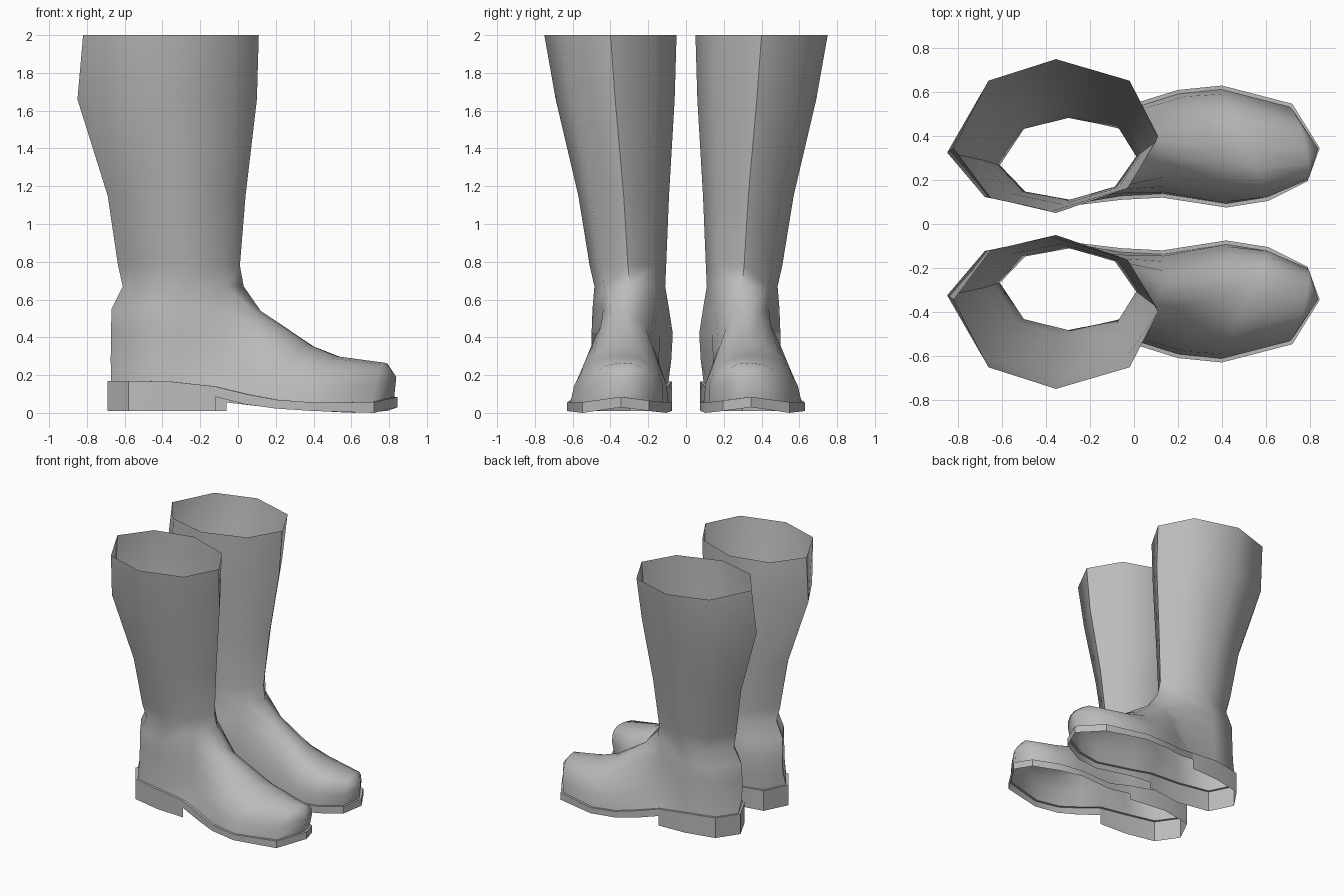
import bpy, bmesh, math
from mathutils import Vector

if "Cube" in bpy.data.objects:
    bpy.data.objects.remove(bpy.data.objects["Cube"])

grey = bpy.data.materials.new("grey rubber")
grey.diffuse_color = (0.5, 0.5, 0.5, 1)
grey.use_nodes = True
grey.node_tree.nodes["Principled BSDF"].inputs["Base Color"].default_value = grey.diffuse_color


def make_pair(name, faces, angle):
    """Build one side from face corner lists, then mirror it across y."""
    bm = bmesh.new()
    for f in faces:
        bm.faces.new([bm.verts.new(p) for p in f])
    bmesh.ops.remove_doubles(bm, verts=bm.verts, dist=0.0005)
    bmesh.ops.recalc_face_normals(bm, faces=bm.faces)
    mesh = bpy.data.meshes.new(name)
    bm.to_mesh(mesh)
    bm.free()
    mesh.materials.append(grey)
    ob = bpy.data.objects.new(name, mesh)
    bpy.context.collection.objects.link(ob)
    mod = ob.modifiers.new("other boot", 'MIRROR')
    mod.use_axis = (False, True, False)
    mod.use_mirror_merge = False
    bpy.ops.object.select_all(action='DESELECT')
    ob.select_set(True)
    bpy.context.view_layer.objects.active = ob
    bpy.ops.object.shade_smooth_by_angle(angle=math.radians(angle))
    return ob


def loft(rows, closed=False):
    """Quads between successive rows of points."""
    out = []
    for a, b in zip(rows, rows[1:]):
        n = len(a)
        for i in range(n if closed else n - 1):
            j = (i + 1) % n
            out.append([a[i], a[j], b[j], b[i]])
    return out


# Sole outline from the toe tip round the outside, heel and inside:
# x, y, top z, bottom z before the point, bottom z after it
SOLE = [
    (.845, .345, .085, .03, .03), (.72, .547, .057, .0, .0),
    (.40, .63, .055, .01, .01), (.20, .61, .07, .023, .023),
    (.04, .56, .10, .045, .045), (-.12, .52, .14, .085, .01),
    (-.35, .51, .165, .01, .01), (-.58, .46, .17, .01, .01),
    (-.69, .30, .17, .01, .01), (-.60, .12, .17, .01, .01),
    (-.35, .075, .165, .01, .01), (-.06, .11, .125, .01, .055),
    (.13, .12, .08, .033, .033), (.42, .075, .055, .01, .01),
    (.61, .105, .055, .0, .0), (.79, .195, .065, .01, .01)]
N = len(SOLE)

# Upper edge line, slightly inside the sole outline
EDGE = []
for i, (x, y, zt, _, _) in enumerate(SOLE):
    t = Vector(SOLE[(i + 1) % N][:2]) - Vector(SOLE[i - 1][:2])
    t.normalize()
    EDGE.append(Vector((x - t.y * .018, y + t.x * .018, zt)))

# Sole and heel band with a narrow ledge on top, open underneath
band = []
for i in range(N):
    a, b = SOLE[i], SOLE[(i + 1) % N]
    ta, tb = Vector(a[:3]), Vector(b[:3])
    band.append([ta, tb, Vector((b[0], b[1], b[3])), Vector((a[0], a[1], a[4]))])
    band.append([ta, tb, EDGE[(i + 1) % N], EDGE[i]])
make_pair("sole_and_heel", band, 40)

# Eight-sided ring shape as fractions of its extents; the last point is the shin
RING = [(.86, .86), (.5, 1), (.17, .86), (0, .42), (.18, .1), (.5, 0), (.85, .16), (1, .5)]


def ring(z, x0, x1, y0, y1):
    return [Vector((x0 + (x1 - x0) * u, y0 + (y1 - y0) * v, z)) for u, v in RING]


# Shaft, open at the top
shaft = [ring(*r) for r in (
    (2.0, -.82, .11, .05, .75), (1.66, -.85, .10, .06, .69),
    (1.15, -.69, .04, .09, .57), (.78, -.635, .01, .105, .51),
    (.67, -.61, .03, .11, .485))]
faces = loft(shaft, closed=True)

# Heel wall, wrapping the back from outer side to inner side
heel = [shaft[-1][:7]] + [ring(*r)[:7] for r in (
    (.55, -.67, .01, .09, .495), (.42, -.672, .01, .07, .50),
    (.28, -.674, .0, .078, .502))] + [EDGE[5:12]]
faces += loft(heel)

# Foot: arches from the ankle opening forward to the toe
arches = [[r[0] for r in reversed(heel)] + [shaft[-1][7]] + [r[6] for r in heel]]
for k, (ax, ay, az, e) in enumerate((
        (.12, .33, .54, 1), (.38, .34, .36, .95),
        (.52, .34, .30, .85), (.78, .34, .265, .75)), 1):
    o, i = EDGE[5 - k], EDGE[11 + k]
    mid, apex = (o + i) / 2, Vector((ax, ay, az))
    arch = []
    for s in range(11):
        c, h = math.cos(math.pi * s / 10), math.sin(math.pi * s / 10)
        c = math.copysign(abs(c) ** e, c) if s != 5 else 0
        h = h ** e if 0 < s < 10 else 0
        arch.append(mid + (o - mid) * c + (apex - mid) * h)
    arches.append(arch)
faces += loft(arches)

# Toe cap
tip, last = Vector((.838, .343, .19)), arches[-1]
faces += [[a, b, tip] for a, b in zip(last, last[1:])]
faces += [[EDGE[0], last[0], tip], [last[-1], EDGE[0], tip]]
make_pair("boot_upper", faces, 55)
